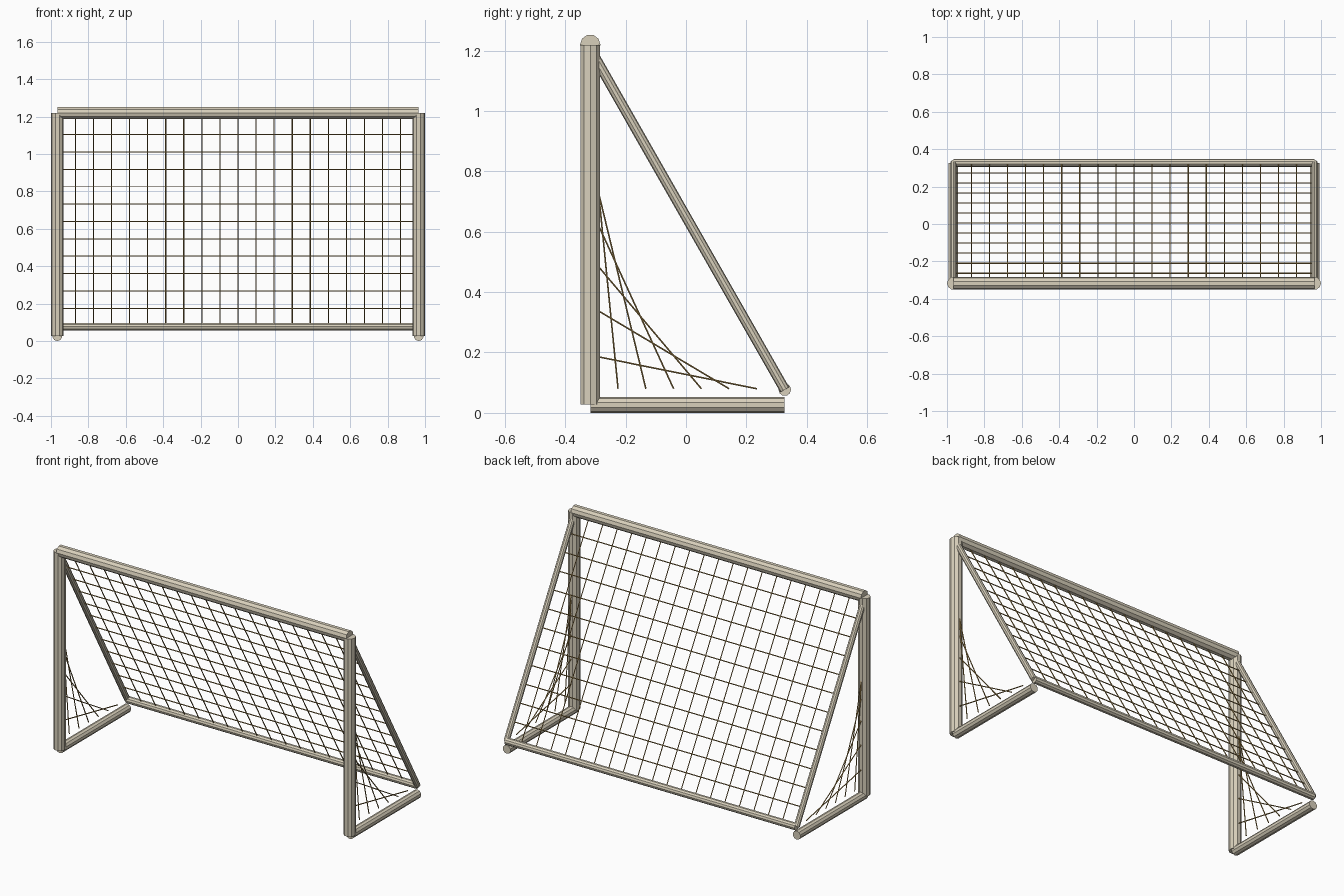
import bpy
import bmesh
from mathutils import Matrix, Vector

cube = bpy.data.objects.get("Cube")
if cube:
    bpy.data.objects.remove(cube, do_unlink=True)


def make_material(name, rgb):
    mat = bpy.data.materials.new(name)
    mat.use_nodes = True
    color = (*rgb, 1.0)
    mat.diffuse_color = color
    mat.node_tree.nodes["Principled BSDF"].inputs["Base Color"].default_value = color
    return mat


FRAME = make_material("warm beige", (0.69, 0.63, 0.50))
CORD = make_material("golden brown cord", (0.42, 0.27, 0.08))
RIGHT, DEEP, UP = Vector((1, 0, 0)), Vector((0, 1, 0)), Vector((0, 0, 1))


def add_rod(bm, start, end, radius, sides, ridge):
    """Capped prism between two points, with a lengthwise edge towards ridge."""
    start, end = Vector(start), Vector(end)
    z = (end - start).normalized()
    y = (ridge - z * ridge.dot(z)).normalized()
    matrix = Matrix((y.cross(z), y, z)).transposed().to_4x4()
    matrix.translation = (start + end) / 2
    bmesh.ops.create_cone(bm, cap_ends=True, segments=sides, radius1=radius,
                          radius2=radius, depth=(end - start).length, matrix=matrix)


def make_rods(name, lines, radius, sides, ridge, mat):
    bm = bmesh.new()
    for start, end in lines:
        add_rod(bm, start, end, radius, sides, ridge)
    mesh = bpy.data.meshes.new(name)
    bm.to_mesh(mesh)
    bm.free()
    mesh.materials.append(mat)
    obj = bpy.data.objects.new(name, mesh)
    bpy.context.collection.objects.link(obj)


def make_pole(name, start, end, radius, ridge):
    make_rods(name, [(start, end)], radius, 10, ridge, FRAME)


def make_cords(name, lines, ridge):
    make_rods(name, lines, 0.003, 6, ridge, CORD)


# Main dimensions
X = 0.966
FRONT, BACK = -0.317, 0.327
TOP, REAR_Z, FOOT = 1.219, 0.077, 0.028
NET_TOP, NET_LOW = 1.196, 0.082

# Crossbar and rear bar
make_pole("crossbar", (-X, FRONT, TOP), (X, FRONT, TOP), 0.034, DEEP)
make_pole("rear_bar", (-X, BACK, REAR_Z), (X, BACK, REAR_Z), 0.021, DEEP)

# Side frames and the fan of cords in each lower corner
for side, s in (("left", X), ("right", -X)):
    make_pole(side + "_post", (s, FRONT, FOOT), (s, FRONT, TOP), 0.034, RIGHT)
    make_pole(side + "_base_bar", (s, FRONT, 0.026), (s, BACK, 0.026), 0.026, UP)
    make_pole(side + "_brace", (s, FRONT, 1.205), (s, BACK, REAR_Z), 0.017, UP)
    fan = []
    for k in range(1, 7):
        y = FRONT + (BACK - FRONT) * k / 7
        z = FOOT + 0.163 * (7 - k)
        fan.append(((s, FRONT, z), (s, y, 0.08)))
    make_cords(side + "_side_net", fan, RIGHT)

# Sloping back net: upright cords, then level cords
upright = []
for k in range(1, 20):
    x = -X + 2 * X * k / 20
    upright.append(((x, FRONT, NET_TOP), (x, BACK, NET_LOW)))
make_cords("back_net_upright_cords", upright, RIGHT)

level = []
for k in range(1, 12):
    t = k / 12
    y = FRONT + (BACK - FRONT) * t
    z = NET_TOP + (NET_LOW - NET_TOP) * t
    level.append(((-X, y, z), (X, y, z)))
make_cords("back_net_level_cords", level, DEEP)
